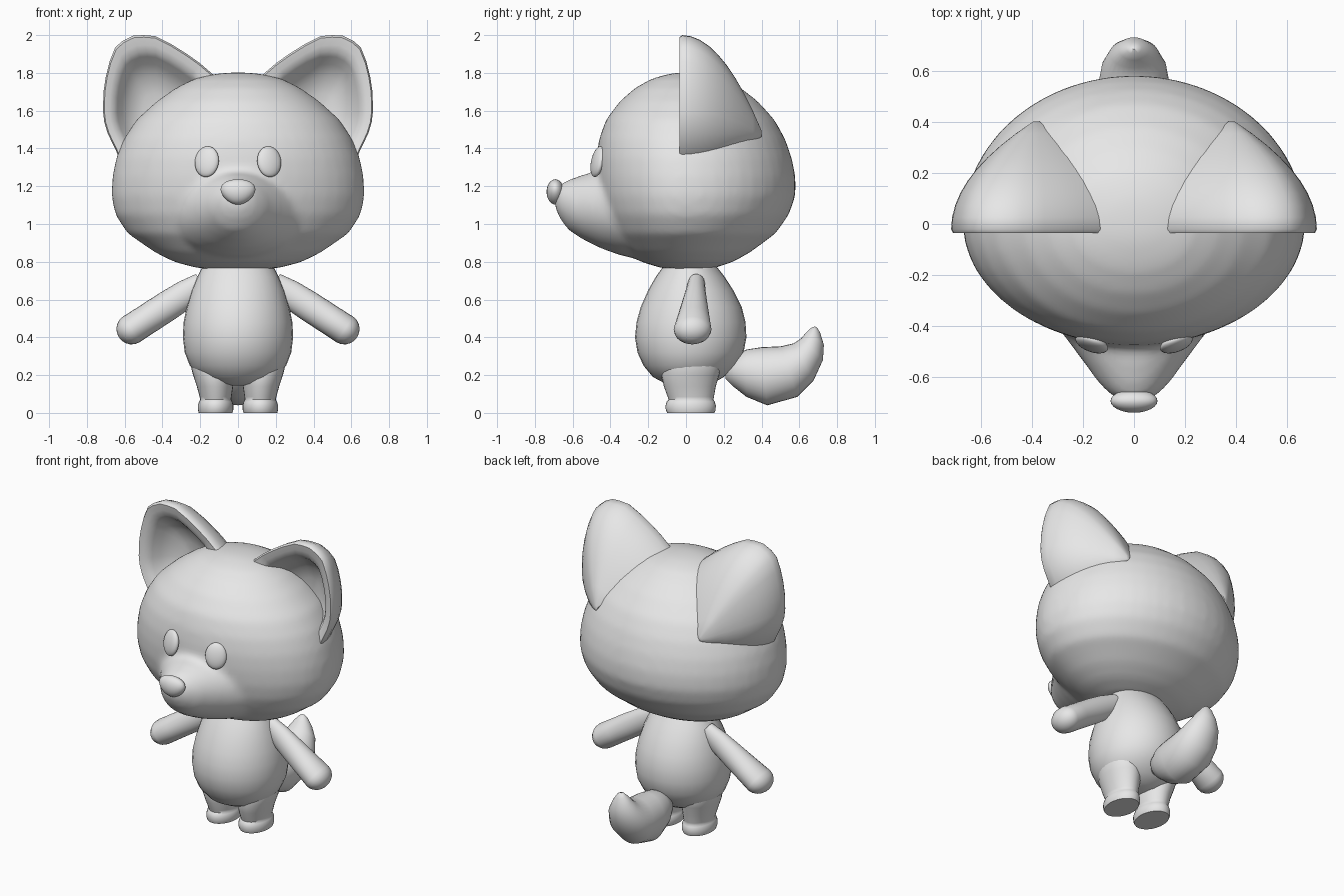
import bpy, bmesh, math
from mathutils import Vector, Matrix

if "Cube" in bpy.data.objects:
    bpy.data.objects.remove(bpy.data.objects["Cube"])

grey = bpy.data.materials.new("plain grey")
grey.diffuse_color = (0.8, 0.8, 0.8, 1)
grey.use_nodes = True
grey.node_tree.nodes["Principled BSDF"].inputs["Base Color"].default_value = grey.diffuse_color


def ellipse(c, u, v, v2=None, n=32):
    """Closed ring round c; v2 replaces v on the negative half."""
    c, u, v = Vector(c), Vector(u), Vector(v)
    v2 = Vector(v2) if v2 else v
    ring = []
    for i in range(n):
        a = 2 * math.pi * i / n
        s = math.sin(a)
        ring.append(c + u * math.cos(a) + (v if s >= 0 else v2) * s)
    return ring


def add_loft(bm, rings):
    """Skin the rings and cap both ends."""
    vs = [[bm.verts.new(p) for p in r] for r in rings]
    n = len(rings[0])
    for a, b in zip(vs, vs[1:]):
        for i in range(n):
            j = (i + 1) % n
            bm.faces.new((a[i], a[j], b[j], b[i]))
    bm.faces.new(vs[0])
    bm.faces.new(vs[-1])


def finish(name, bm, angle=50):
    bmesh.ops.recalc_face_normals(bm, faces=bm.faces)
    me = bpy.data.meshes.new(name)
    bm.to_mesh(me)
    bm.free()
    ob = bpy.data.objects.new(name, me)
    bpy.context.collection.objects.link(ob)
    me.materials.append(grey)
    bpy.ops.object.select_all(action='DESELECT')
    ob.select_set(True)
    bpy.context.view_layer.objects.active = ob
    bpy.ops.object.shade_smooth_by_angle(angle=math.radians(angle))
    return ob


def loft(name, rings, side=1, angle=50):
    bm = bmesh.new()
    add_loft(bm, [[Vector((p[0] * side, p[1], p[2])) for p in r] for r in rings])
    return finish(name, bm, angle)


# Head: skull and snout fused into one soft form
skull = [  # height, half width, front depth, back depth
    (1.802, .04, .04, .04), (1.795, .12, .09, .11), (1.77, .23, .18, .2),
    (1.72, .33, .27, .29), (1.65, .43, .35, .38), (1.55, .54, .425, .47),
    (1.45, .605, .46, .525), (1.35, .645, .475, .56), (1.25, .665, .475, .58),
    (1.15, .67, .465, .58), (1.05, .65, .44, .545), (.95, .585, .395, .475),
    (.85, .44, .31, .34), (.8, .34, .24, .25), (.77, .23, .14, .16), (.755, .1, .06, .08)]
snout = [  # y, half width, top, bottom
    (-.2, .42, 1.3, .80), (-.35, .34, 1.3, .835), (-.45, .265, 1.285, .87),
    (-.55, .19, 1.26, .92), (-.62, .14, 1.235, .965), (-.67, .09, 1.21, 1.03),
    (-.695, .04, 1.17, 1.09)]
bm = bmesh.new()
add_loft(bm, [ellipse((0, 0, z), (w, 0, 0), (0, b, 0), (0, f, 0), 48) for z, w, f, b in skull])
add_loft(bm, [ellipse((0, y, (t + b) / 2), (w, 0, 0), (0, 0, (t - b) / 2)) for y, w, t, b in snout])
head = finish("head", bm)
fuse = head.modifiers.new("fuse", 'REMESH')
fuse.mode = 'VOXEL'
fuse.voxel_size = 0.022
fuse.use_smooth_shade = True
soft = head.modifiers.new("soften", 'SMOOTH')
soft.factor = 0.5
soft.iterations = 8

# Body
body = [  # height, half width, front y, back y
    (.145, .05, -.04, .07), (.155, .12, -.11, .14), (.19, .2, -.175, .2), (.25, .255, -.225, .265),
    (.32, .282, -.257, .305), (.4, .292, -.27, .32), (.48, .288, -.262, .315),
    (.56, .272, -.24, .295), (.65, .245, -.2, .25), (.72, .215, -.16, .205), (.79, .18, -.11, .15)]
loft("body", [ellipse((0, (f + b) / 2, z), (w, 0, 0), (0, (b - f) / 2, 0)) for z, w, f, b in body])

# Tail: upper and lower edge points in the side plane, with half width
tail = [
    (.21, .25, .21, .18, .04), (.25, .3, .25, .14, .08), (.32, .335, .32, .085, .115),
    (.4, .348, .43, .04, .135), (.5, .352, .59, .085, .14), (.57, .368, .675, .17, .125),
    (.61, .395, .725, .28, .095), (.64, .43, .73, .36, .06), (.665, .452, .71, .425, .03),
    (.683, .458, .695, .45, .01)]
loft("tail", [ellipse((0, (a + c) / 2, (b + d) / 2), (w, 0, 0), (0, (a - c) / 2, (b - d) / 2))
              for a, b, c, d, w in tail])

# Nose: ball narrowed towards the bottom
bm = bmesh.new()
bmesh.ops.create_uvsphere(bm, u_segments=24, v_segments=16, radius=1)
for v in bm.verts:
    x, y, z = v.co
    v.co = (x * .09 * (1 + .22 * z), -.692 + y * .046, 1.17 + z * .067)
finish("nose", bm)

outline = [  # ear rim, x and z
    (.13, 1.79), (.2, 1.85), (.27, 1.9), (.35, 1.95), (.44, 1.995), (.5, 2.0), (.555, 1.997),
    (.61, 1.97), (.65, 1.935), (.68, 1.86), (.7, 1.78), (.712, 1.7), (.715, 1.6), (.708, 1.54),
    (.69, 1.48), (.63, 1.355), (.5, 1.28), (.35, 1.35), (.2, 1.6)]


def ear_ring(k, y, cx, cz):
    return [(cx + (x - cx) * k, y, cz + (z - cz) * k) for x, z in outline]


for s, tag in ((1, "left"), (-1, "right")):
    # Ear: hollow front bowl, rolled rim, domed back
    bowl = [(.05, .15), (.3, .14), (.5, .11), (.65, .06), (.74, .01), (.8, -.015), (.88, -.027), (.975, -.035)]
    rings = [ear_ring(k, y, .42, 1.56) for k, y in bowl]
    rings.append(ear_ring(1, -.02, .38, 1.47))
    for i in range(1, 10):
        t = i / 9.2
        rings.append(ear_ring(1 - t * t, -.02 + .43 * t, .38, 1.47))
    loft(tag + "_ear", rings, s)

    # Eye: flat oval set on the face
    bm = bmesh.new()
    bmesh.ops.create_uvsphere(bm, u_segments=24, v_segments=14, radius=1)
    m = (Matrix.Translation((s * .165, -.468, 1.33))
         @ Matrix.Rotation(math.radians(20 * s), 4, 'Z')
         @ Matrix.Rotation(math.radians(-12), 4, 'X')
         @ Matrix.Diagonal((.067, .028, .083, 1)))
    bmesh.ops.transform(bm, matrix=m, verts=bm.verts)
    finish(tag + "_eye", bm)

    # Arm: tapered limb with a rounded hand
    a, b = Vector((.19, .055, .685)), Vector((.565, .035, .442))
    d = (b - a).normalized()
    up = Vector((-d.z, 0, d.x)).normalized()
    arm = [(0, .06, .045), (.1, .075, .055), (.22, .08, .07), (.35, .08, .087), (.447, .081, .1)]
    arm += [(.447 + .078 * math.sin(q), .081 * math.cos(q), .1 * math.cos(q))
            for q in (.35, .7, 1.0, 1.25, 1.45)]
    loft(tag + "_arm", [ellipse(a + d * p, up * r, (0, w, 0), n=24) for p, r, w in arm], s)

    # Leg and flat-bottomed foot
    leg = [  # height, inner x, outer x, front y, back y
        (0, .03, .208, -.1, .15), (.015, .025, .212, -.107, .157), (.04, .024, .212, -.108, .158),
        (.06, .03, .206, -.102, .152), (.07, .036, .2, -.092, .145), (.085, .034, .203, -.097, .148),
        (.14, .026, .218, -.117, .158), (.2, .02, .238, -.13, .175), (.27, .03, .255, -.12, .19),
        (.34, .06, .24, -.08, .16)]
    loft(tag + "_leg", [ellipse(((i + o) / 2, (f + k) / 2, z), ((o - i) / 2, 0, 0),
                                (0, (k - f) / 2, 0), n=28) for z, i, o, f, k in leg], s)
